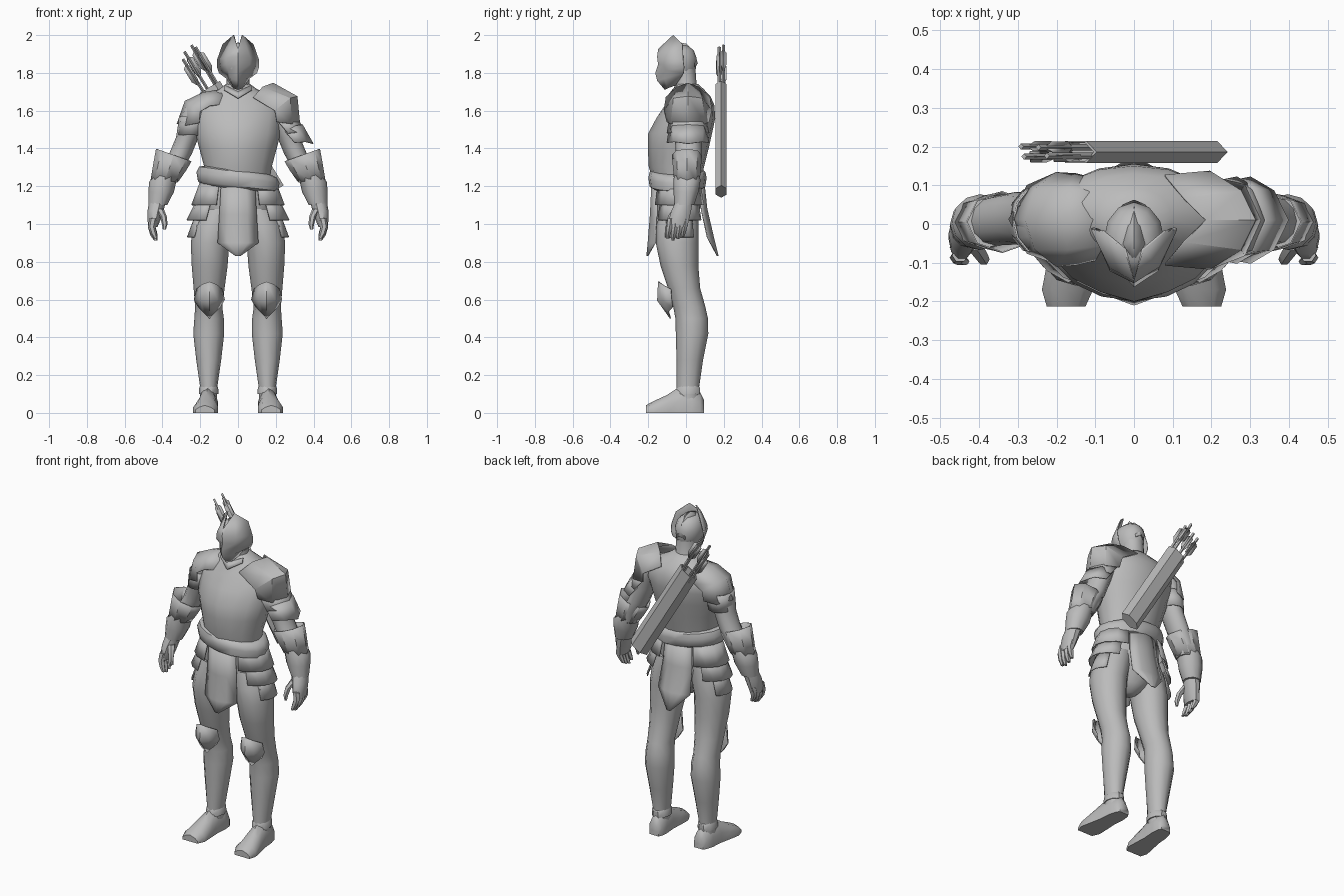
import bpy, math
from mathutils import Vector

grey = bpy.data.materials.new("plain_grey")
grey.diffuse_color = (0.5, 0.5, 0.5, 1)


def make(name, verts, faces, s=1, thick=0.0, angle=40):
    me = bpy.data.meshes.new(name)
    me.from_pydata([(v[0] * s, v[1], v[2]) for v in verts], [],
                   [f if s > 0 else f[::-1] for f in faces])
    me.materials.append(grey)
    ob = bpy.data.objects.new(name, me)
    bpy.context.collection.objects.link(ob)
    bpy.ops.object.select_all(action='DESELECT')
    ob.select_set(True)
    bpy.context.view_layer.objects.active = ob
    bpy.ops.object.mode_set(mode='EDIT')
    bpy.ops.mesh.select_all(action='SELECT')
    bpy.ops.mesh.normals_make_consistent(inside=False)
    bpy.ops.object.mode_set(mode='OBJECT')
    bpy.ops.object.shade_smooth_by_angle(angle=math.radians(angle))
    if thick:
        m = ob.modifiers.new("thickness", 'SOLIDIFY')
        m.thickness, m.offset = thick, 0
    return ob


def loft(name, rings, n=12, s=1, cap=True, thick=0.0, angle=40):
    """Rings of (x, y, z, radius x, radius y, optional z slope along x)."""
    verts, faces = [], []
    for x, y, z, rx, ry, *t in rings:
        for i in range(n):
            a = 2 * math.pi * i / n
            dx = rx * math.cos(a)
            verts.append((x + dx, y + ry * math.sin(a), z + dx * (t[0] if t else 0)))
    for r in range(len(rings) - 1):
        for i in range(n):
            j = (i + 1) % n
            faces.append((r * n + i, r * n + j, r * n + n + j, r * n + n + i))
    if cap:
        k = (len(rings) - 1) * n
        faces += [tuple(range(n))[::-1], tuple(range(k, k + n))]
    return make(name, verts, faces, s, thick, angle)


def plate(name, rows, s=1, thick=0.006, angle=30):
    w = len(rows[0])
    faces = [(r * w + c, r * w + c + 1, r * w + w + c + 1, r * w + w + c)
             for r in range(len(rows) - 1) for c in range(w - 1)]
    return make(name, [p for r in rows for p in r], faces, s, thick, angle)


def both(half, axis, centre=0.0):
    """Complete a row that runs from its edge to its middle point."""
    out = list(half)
    for p in half[-2::-1]:
        q = list(p)
        q[axis] = 2 * centre - q[axis]
        out.append(tuple(q))
    return out


# Torso, with a soft front keel
torso = loft("breastplate", [
    (0, -.045, 1.21, .165, .12), (0, -.045, 1.30, .178, .14), (0, -.035, 1.40, .205, .155),
    (0, -.025, 1.48, .225, .163), (0, .005, 1.56, .235, .15), (0, .02, 1.63, .235, .13),
    (0, .025, 1.675, .18, .105), (0, .015, 1.715, .10, .078), (0, .005, 1.74, .065, .06)], 16, angle=60)
for v in torso.data.vertices:
    if abs(v.co.x) < .01 and v.co.y < -.05 and 1.25 < v.co.z < 1.6:
        v.co.y -= .012
loft("pelvis", [(0, -.04, .87, .03, .03), (0, -.04, .91, .08, .08), (0, -.04, .98, .16, .105),
                (0, -.04, 1.10, .19, .12), (0, -.04, 1.22, .18, .125)], 14)
loft("belt", [(0, -.045, 1.185, .18, .125, -.1), (0, -.045, 1.20, .212, .148, -.12),
              (0, -.045, 1.245, .22, .154, -.13), (0, -.045, 1.275, .205, .148, -.14),
              (0, -.045, 1.285, .175, .13, -.14)], 16, angle=50)
loft("neck", [(0, .01, 1.66, .085, .075), (0, -.002, 1.74, .06, .058),
              (0, -.01, 1.82, .06, .06)], 12)
# Pointed neckline
plate("neckline", [[(-.07, -.05, 1.735), (0, -.072, 1.70), (.07, -.05, 1.735)],
                   [(-.075, -.065, 1.71), (0, -.105, 1.665), (.075, -.065, 1.71)]])

# Head, crest and winged face mask
loft("head", [(0, -.06, 1.73, .03, .045), (0, -.045, 1.78, .052, .085), (0, -.04, 1.83, .075, .094),
              (0, -.04, 1.88, .078, .096), (0, -.04, 1.92, .064, .08),
              (0, -.045, 1.945, .035, .05)], 12, angle=60)
crest = [(-.085, 1.945), (-.04, 1.96), (0, 1.952), (.04, 1.915), (.06, 1.85)]
plate("crest", [[(-.028, y - .012, z - .018), (0, y, z), (.028, y - .012, z - .018)] for y, z in crest])
mask = [
    [(.08, -.018, 1.95), (.022, -.066, 2.0), (0, -.145, 1.925)],
    [(.108, -.015, 1.87), (.062, -.11, 1.88), (0, -.15, 1.885)],
    [(.108, -.01, 1.83), (.06, -.12, 1.845), (0, -.145, 1.845)],
    [(.098, -.012, 1.80), (.05, -.102, 1.815), (0, -.16, 1.80)],
    [(.058, -.03, 1.77), (.038, -.115, 1.77), (0, -.15, 1.76)],
    [(.034, -.055, 1.735), (.023, -.095, 1.72), (0, -.11, 1.712)]]
plate("face_mask", [both(r, 0) for r in mask], angle=45)

# Curved cloth panels front and back
for name, curl, rows in (
        ("front_panel", .035, ((-.18, 1.22), (-.188, 1.05), (-.2, .90), (-.207, .83))),
        ("back_panel", -.03, ((.095, 1.22), (.11, 1.08), (.145, .93), (.17, .83)))):
    widths = (.088, .098, .107, .012)
    plate(name, [[(-w, y + curl * w / .1, z), (-w * .5, y + curl * w / .3, z), (0, y, z),
                  (w * .5, y + curl * w / .3, z), (w, y + curl * w / .1, z)]
                 for w, (y, z) in zip(widths, rows)])

for s, side in ((1, "left"), (-1, "right")):
    # Leg and boot
    loft(side + "_leg", [
        (.10, -.04, 1.08, .09, .10), (.13, -.045, .99, .105, .112), (.148, -.047, .90, .102, .113),
        (.15, -.035, .78, .095, .10), (.153, -.01, .66, .082, .085), (.155, .018, .56, .072, .085),
        (.153, .03, .50, .078, .086), (.155, .032, .42, .082, .086), (.155, .02, .28, .066, .07),
        (.155, .01, .14, .046, .06), (.157, .01, .06, .045, .06)], s=s)
    loft(side + "_boot_cuff", [(.155, .01, .10, .052, .066), (.155, .012, .135, .05, .064),
                               (.155, .012, .15, .04, .05)], 10, s)
    boot = [(.095, .03, .05, .07), (.075, .042, .09, .11), (.03, .05, .11, .135),
            (-.04, .05, .11, .135), (-.10, .058, .085, .095), (-.17, .066, .055, .063),
            (-.213, .05, .03, .04)]
    rows = []
    for y, w, h1, h2 in boot:
        x = .155 - (y - .04) * .08
        rows.append([(x - w, y, 0), (x - w, y, h1 * .55), (x - w * .6, y, h1), (x, y, h2),
                     (x + w * .6, y, h1), (x + w, y, h1 * .55), (x + w, y, 0)])
    vs = [p for r in rows for p in r]
    fs = [(r * 7 + c, r * 7 + (c + 1) % 7, r * 7 + 7 + (c + 1) % 7, r * 7 + 7 + c)
          for r in range(6) for c in range(7)]
    make(side + "_boot", vs, fs + [tuple(range(7)), tuple(range(42, 49))], s, angle=50)

    # Knee guard
    knee = [[(.085, -.08, .655), (.115, -.125, .68), (.152, -.145, .695)],
            [(.072, -.075, .60), (.11, -.125, .60), (.152, -.15, .595)],
            [(.095, -.07, .56), (.12, -.092, .535), (.152, -.082, .50)]]
    plate(side + "_knee_guard", [both(r, 0, .152) for r in knee], s, angle=45)

    # Layered hip plates
    for i, (zt, zb, r0, r1, span) in enumerate(((1.22, 1.10, .145, .19, 72),
                                                (1.14, 1.02, .155, .215, 58),
                                                (1.06, .93, .165, .213, 34))):
        angs = [math.radians(span * k / 3) for k in range(-3, 4)]
        plate(f"{side}_hip_plate_{i + 1}", [
            [(.055 + r * math.cos(a), -.035 + (.115 + .02 * k) * math.sin(a), z) for a in angs]
            for k, (r, z) in enumerate(((r0, zt), (r1, zb)))], s, .005)

    # Arm, bracer and flared cuff
    loft(side + "_arm", [
        (.19, .015, 1.66, .05, .06), (.22, .01, 1.62, .065, .085), (.245, .005, 1.54, .07, .085),
        (.268, .01, 1.46, .06, .07), (.305, .015, 1.37, .06, .068), (.345, .01, 1.30, .06, .065),
        (.38, .005, 1.22, .06, .06)], s=s)
    loft(side + "_bracer", [
        (.375, .005, 1.27, .065, .065, -.1), (.397, .005, 1.23, .073, .072, -.1),
        (.407, 0, 1.17, .068, .066), (.425, -.01, 1.10, .05, .052)], s=s)
    loft(side + "_cuff", [
        (.34, .005, 1.365, .092, .078, .36), (.362, .005, 1.30, .085, .072, .2),
        (.39, .005, 1.225, .072, .066, 0)], 8, s, False, .004, 30)
    # Hand
    loft(side + "_palm", [(.425, -.01, 1.12, .045, .047), (.437, -.025, 1.07, .042, .055),
                          (.445, -.038, 1.02, .034, .056), (.45, -.042, .985, .024, .052)], 10, s)
    for i in range(4):
        y = -.085 + .027 * i
        d = (.01, 0, .008, .022)[i]
        loft(f"{side}_finger_{i + 1}", [
            (.449, y + .004, 1.03, .021, .018), (.457, y - .002, .98 + d / 2, .019, .017),
            (.447, y - .008, .94 + d, .017, .015), (.435, y - .012, .913 + d, .010, .009)], 6, s)
    loft(side + "_thumb", [(.415, -.05, 1.08, .022, .022), (.395, -.08, 1.04, .018, .018),
                           (.388, -.092, 1.0, .015, .015), (.39, -.096, .97, .008, .008)], 6, s)

# Plain shoulder: smooth cap running out of the collar, over a short sleeve
cap_rows = [[(.07, -.085, 1.635), (.085, -.055, 1.69), (.09, .012, 1.712)],
            [(.15, -.105, 1.625), (.17, -.065, 1.678), (.185, .012, 1.695)],
            [(.20, -.108, 1.595), (.255, -.065, 1.637), (.28, .012, 1.65)],
            [(.205, -.10, 1.535), (.275, -.075, 1.522), (.322, .012, 1.53)]]
plate("shoulder_cap", [both(r, 1, .012) for r in cap_rows], -1, .005, 60)
loft("shoulder_sleeve", [(.238, .01, 1.57, .072, .09), (.25, .01, 1.47, .072, .088)],
     12, -1, False, .005)

# Armoured shoulder: large ridged plate over overlapping lames
guard = [[(.08, -.105, 1.67), (.13, -.045, 1.725), (.185, .01, 1.745)],
         [(.195, -.115, 1.60), (.275, -.065, 1.665), (.312, .01, 1.675)],
         [(.205, -.10, 1.54), (.285, -.08, 1.53), (.325, .01, 1.54)]]
plate("shoulder_guard", [both(r, 1, .01) for r in guard], angle=20)
for i in range(2):
    dx, dz = .035 * i, -.05 * i
    lame = [[(.215 + dx, -.09, 1.54 + dz), (.27 + dx, -.07, 1.57 + dz), (.305 + dx, .01, 1.575 + dz)],
            [(.265 + dx, -.10, 1.48 + dz), (.325 + dx, -.065, 1.485 + dz), (.362 + dx, .01, 1.475 + dz)]]
    plate(f"shoulder_lame_{i + 1}", [both(r, 1, .01) for r in lame], angle=20)

# Quiver: a flattened six-sided case slung across the back
top, bottom = Vector((-.15, .186, 1.725)), Vector((.188, .186, 1.172))
along = (top - bottom).normalized()
across, back = Vector((-along.z, 0, along.x)), Vector((0, 1, 0))
vs = []
for p, k in ((bottom, 1), (top, 1), (top, .85), (top - along * .06, .8)):
    for i in range(6):
        a = math.pi / 3 * i
        vs.append(p + across * .063 * k * math.cos(a) + back * .033 * k * math.sin(a))
fs = [(r * 6 + i, r * 6 + (i + 1) % 6, r * 6 + 6 + (i + 1) % 6, r * 6 + 6 + i)
      for r in range(3) for i in range(6)]
make("quiver", vs, fs + [tuple(range(6)), tuple(range(18, 24))], angle=20)

# Arrows with fletching
for i, (u, v, h) in enumerate(((.04, .014, .20), (.015, -.012, .23), (-.03, .012, .24),
                               (-.042, -.01, .22))):
    base = top + across * u + back * v - along * .05
    tip = top + across * u * 1.1 + back * v + along * h
    vs = [p + across * .008 * math.cos(a) + back * .008 * math.sin(a)
          for p in (base, tip) for a in (0, math.pi / 2, math.pi, 3 * math.pi / 2)]
    make(f"arrow_shaft_{i + 1}", vs, [(k, (k + 1) % 4, 4 + (k + 1) % 4, 4 + k) for k in range(4)]
         + [(0, 1, 2, 3), (4, 5, 6, 7)], angle=20)
    for k in range(3):
        a = math.pi * 2 / 3 * k + i
        out = across * math.cos(a) * .024 + back * math.sin(a) * .016
        vs = [tip - along * .17, tip - along * .13 + out, tip - along * .05 + out, tip - along * .03]
        make(f"arrow_{i + 1}_feather_{k + 1}", vs, [(0, 1, 2, 3)], thick=.002)
